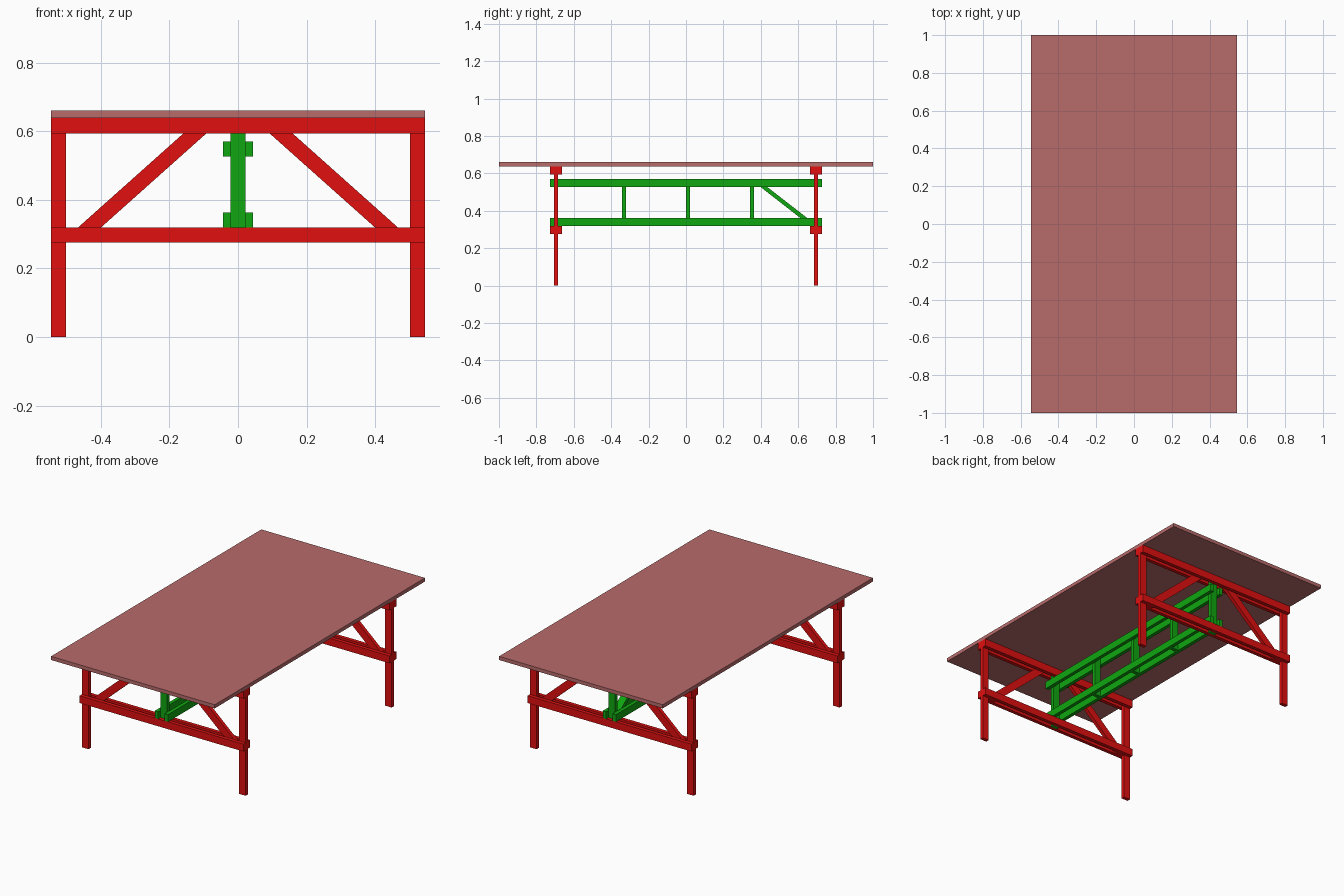
import bpy, bmesh

if "Cube" in bpy.data.objects:
    bpy.data.objects.remove(bpy.data.objects["Cube"])

W, T = 0.0436, 0.022           # board width and thickness
HX, HY = 0.545, 0.695          # half table width, trestle position
LOW, SHELF = 0.275, 0.319      # lower rail bottom / top
HIGH, UNDER, TOP = 0.593, 0.638, 0.66


def material(name, color):
    m = bpy.data.materials.new(name)
    m.diffuse_color = (*color, 1)
    m.use_nodes = True
    m.node_tree.nodes["Principled BSDF"].inputs["Base Color"].default_value = m.diffuse_color
    return m


RED = material("red_paint", (0.75, 0.005, 0.005))
GREEN = material("green_paint", (0.005, 0.38, 0.005))
ROSE = material("rose_top", (0.48, 0.145, 0.145))


def prism(name, points, offset, mat):
    """Extrude a planar outline along an offset vector."""
    bm = bmesh.new()
    face = bm.faces.new([bm.verts.new(p) for p in points])
    ext = bmesh.ops.extrude_face_region(bm, geom=[face])
    verts = [v for v in ext["geom"] if isinstance(v, bmesh.types.BMVert)]
    bmesh.ops.translate(bm, verts=verts, vec=offset)
    bmesh.ops.recalc_face_normals(bm, faces=bm.faces)
    mesh = bpy.data.meshes.new(name)
    bm.to_mesh(mesh)
    bm.free()
    mesh.materials.append(mat)
    obj = bpy.data.objects.new(name, mesh)
    bpy.context.collection.objects.link(obj)
    return obj


def board(name, x, y, z, mat):
    """Box from (min, max) pairs."""
    pts = [(x[0], y[0], z[0]), (x[1], y[0], z[0]), (x[1], y[1], z[0]), (x[0], y[1], z[0])]
    return prism(name, pts, (0, 0, z[1] - z[0]), mat)


# Table top
board("table_top", (-HX, HX), (-1, 1), (UNDER, TOP), ROSE)

# Two end trestles
for end, y in (("front", -HY), ("back", HY)):
    plane = (y - T / 2, y + T / 2)
    for side, s in (("left", -1), ("right", 1)):
        board(f"{end}_{side}_leg", sorted((s * HX, s * (HX - W))), plane, (0, UNDER), RED)
        # Diagonal brace, its ends held between the doubled rails
        outline = [(0.501, LOW), (0.501, 0.289), (0.467, SHELF), (0.16, HIGH),
                   (0.109, UNDER), (0.042, UNDER), (0.093, HIGH), (0.40, SHELF), (0.449, LOW)]
        prism(f"{end}_{side}_brace", [(s * x, plane[0], z) for x, z in outline], (0, T, 0), RED)
    # Doubled rails sandwiching the legs
    for face, d in (("outer", -T), ("inner", T)):
        rail = (plane[0] + d, plane[1] + d)
        board(f"{end}_{face}_lower_rail", (-HX, HX), rail, (LOW, SHELF), RED)
        board(f"{end}_{face}_upper_rail", (-HX, HX), rail, (HIGH, UNDER), RED)
    # Centre post carrying the stretcher
    board(f"{end}_centre_post", (-W / 2, W / 2), plane, (LOW, UNDER), GREEN)

# Doubled long stretchers
BEAM_LOW, BEAM_HIGH = (SHELF, SHELF + W), (0.526, 0.57)
for side, x in (("left", (-W / 2 - T, -W / 2)), ("right", (W / 2, W / 2 + T))):
    board(f"{side}_lower_stretcher", x, (-0.728, 0.728), BEAM_LOW, GREEN)
    board(f"{side}_upper_stretcher", x, (-0.728, 0.728), BEAM_HIGH, GREEN)

# Uprights between the stretchers
for i in (-1, 0, 1):
    y = i * 0.342
    board(f"stretcher_upright_{i + 2}", (-W / 2, W / 2), (y, y + T), (SHELF, 0.57), GREEN)

# Single diagonal at the back end of the stretcher
diagonal = [(0.40, 0.526), (0.364, 0.554), (0.364, 0.57), (0.379, 0.57), (0.436, 0.526),
            (0.646, 0.363), (0.684, 0.333), (0.684, SHELF), (0.667, SHELF), (0.61, 0.363)]
prism("stretcher_diagonal", [(-W / 2, y, z) for y, z in diagonal], (W, 0, 0), GREEN)
